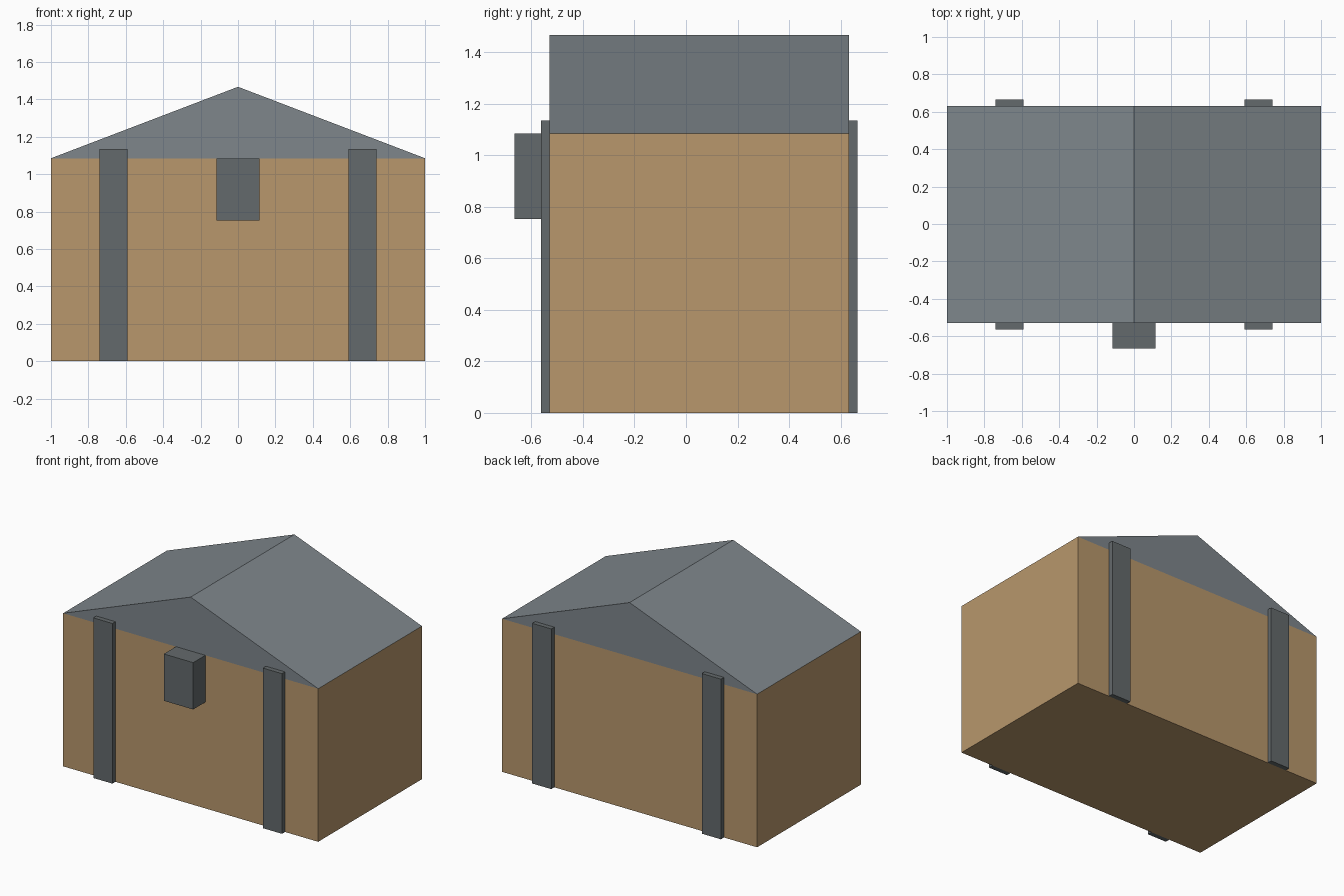
import bpy, bmesh

if "Cube" in bpy.data.objects:
    bpy.data.objects.remove(bpy.data.objects["Cube"])

Y0, Y1 = -0.53, 0.632      # front and back walls
EAVE, RIDGE = 1.085, 1.467


def material(name, rgb):
    m = bpy.data.materials.new(name)
    m.diffuse_color = (*rgb, 1)
    m.use_nodes = True
    m.node_tree.nodes["Principled BSDF"].inputs["Base Color"].default_value = m.diffuse_color
    return m


def prism(name, profile, y0, y1, mat):
    """Extrude an x-z profile from y0 to y1."""
    bm = bmesh.new()
    face = bm.faces.new([bm.verts.new((x, y0, z)) for x, z in profile])
    out = bmesh.ops.extrude_face_region(bm, geom=[face])["geom"]
    verts = [g for g in out if isinstance(g, bmesh.types.BMVert)]
    bmesh.ops.translate(bm, verts=verts, vec=(0, y1 - y0, 0))
    bmesh.ops.recalc_face_normals(bm, faces=bm.faces)
    mesh = bpy.data.meshes.new(name)
    bm.to_mesh(mesh)
    bm.free()
    mesh.materials.append(mat)
    obj = bpy.data.objects.new(name, mesh)
    bpy.context.collection.objects.link(obj)
    return obj


def box(name, x0, x1, y0, y1, z0, z1, mat):
    return prism(name, [(x0, z0), (x1, z0), (x1, z1), (x0, z1)], y0, y1, mat)


wood = material("wood", (0.48, 0.31, 0.15))
slate = material("slate", (0.21, 0.24, 0.26))
iron = material("iron", (0.127, 0.144, 0.15))

# Wooden body and gabled lid
box("body", -1, 1, Y0, Y1, 0, EAVE, wood)
prism("lid", [(-1, EAVE), (1, EAVE), (0, RIDGE)], Y0, Y1, slate)

# Upright straps, a pair on the front and a pair on the back
for side, x in (("left", -0.665), ("right", 0.665)):
    for end, y0, y1 in (("front", Y0 - 0.034, Y0), ("back", Y1, Y1 + 0.034)):
        box(f"{end}_{side}_strap", x - 0.075, x + 0.075, y0, y1, 0, 1.135, iron)

# Latch block on the front
box("latch", -0.115, 0.115, -0.666, Y0, 0.753, EAVE, iron)
